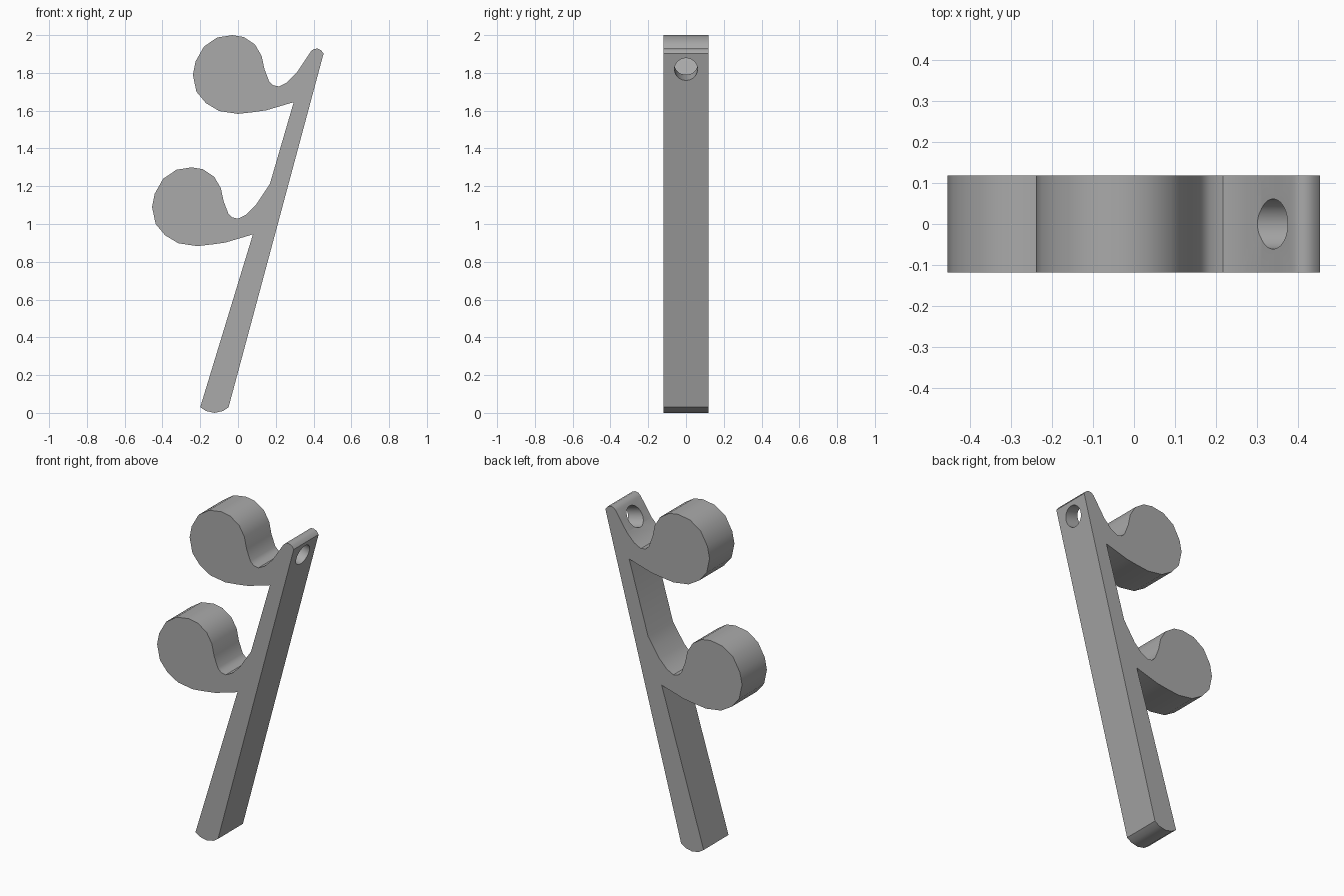
import bpy, bmesh, math
from mathutils import Vector

if "Cube" in bpy.data.objects:
    bpy.data.objects.remove(bpy.data.objects["Cube"], do_unlink=True)

HALF_DEPTH = 0.118
FLAG_STEP = Vector((0.216, 0.70))   # offset from the lower hook to the upper one

grey = bpy.data.materials.new("plain grey")
grey.use_nodes = True
colour = (0.4, 0.4, 0.4, 1)
grey.diffuse_color = colour
grey.node_tree.nodes["Principled BSDF"].inputs["Base Color"].default_value = colour

# Hook outline: underside, round ball, then the valley rising to the stem
hook = [Vector(p) for p in [
    (.295, 1.645), (.15, 1.602), (.08, 1.592), (0, 1.583), (-.10, 1.598),
    (-.17, 1.64), (-.22, 1.70), (-.239, 1.79), (-.225, 1.86), (-.18, 1.94),
    (-.11, 1.987), (-.03, 2.0), (.03, 1.99), (.09, 1.95), (.125, 1.89),
    (.14, 1.82), (.165, 1.755), (.185, 1.735), (.217, 1.728), (.26, 1.75),
    (.31, 1.80), (.35, 1.86), (.385, 1.913)]]
tip = [Vector(p) for p in [(.40, 1.926), (.42, 1.929), (.44, 1.92), (.453, 1.902)]]
foot = [Vector(p) for p in [(-.05, .03), (-.08, .01), (-.125, 0), (-.17, .01), (-.20, .03)]]
outline = foot + [p - FLAG_STEP for p in hook] + hook + tip

# Slanted stem with two hooks, extruded through its depth
bm = bmesh.new()
face = bm.faces.new([bm.verts.new((p.x, -HALF_DEPTH, p.y)) for p in outline])
side = bmesh.ops.extrude_face_region(bm, geom=[face])["geom"]
bmesh.ops.translate(bm, vec=(0, 2 * HALF_DEPTH, 0),
                    verts=[v for v in side if isinstance(v, bmesh.types.BMVert)])
bmesh.ops.recalc_face_normals(bm, faces=bm.faces)
mesh = bpy.data.meshes.new("hooked_stem")
bm.to_mesh(mesh)
bm.free()
mesh.materials.append(grey)
body = bpy.data.objects.new("hooked_stem", mesh)
bpy.context.collection.objects.link(body)

# Round hole bored square to the stem near the tip
axis = Vector((1, 0, -0.267))
bpy.ops.mesh.primitive_cylinder_add(vertices=48, radius=0.061, depth=0.26,
                                    location=(0.383, 0, 1.832))
cutter = bpy.context.object
cutter.name = "hole_cutter"
cutter.rotation_euler = axis.to_track_quat("Z", "Y").to_euler()
cutter.data.materials.append(grey)
cutter.hide_render = True

bore = body.modifiers.new("hole", "BOOLEAN")
bore.operation = "DIFFERENCE"
bore.solver = "EXACT"
bore.object = cutter
bpy.ops.object.select_all(action="DESELECT")
body.select_set(True)
bpy.context.view_layer.objects.active = body
bpy.ops.object.modifier_apply(modifier=bore.name)
bpy.data.objects.remove(cutter, do_unlink=True)
bpy.ops.object.shade_smooth_by_angle(angle=math.radians(35))
